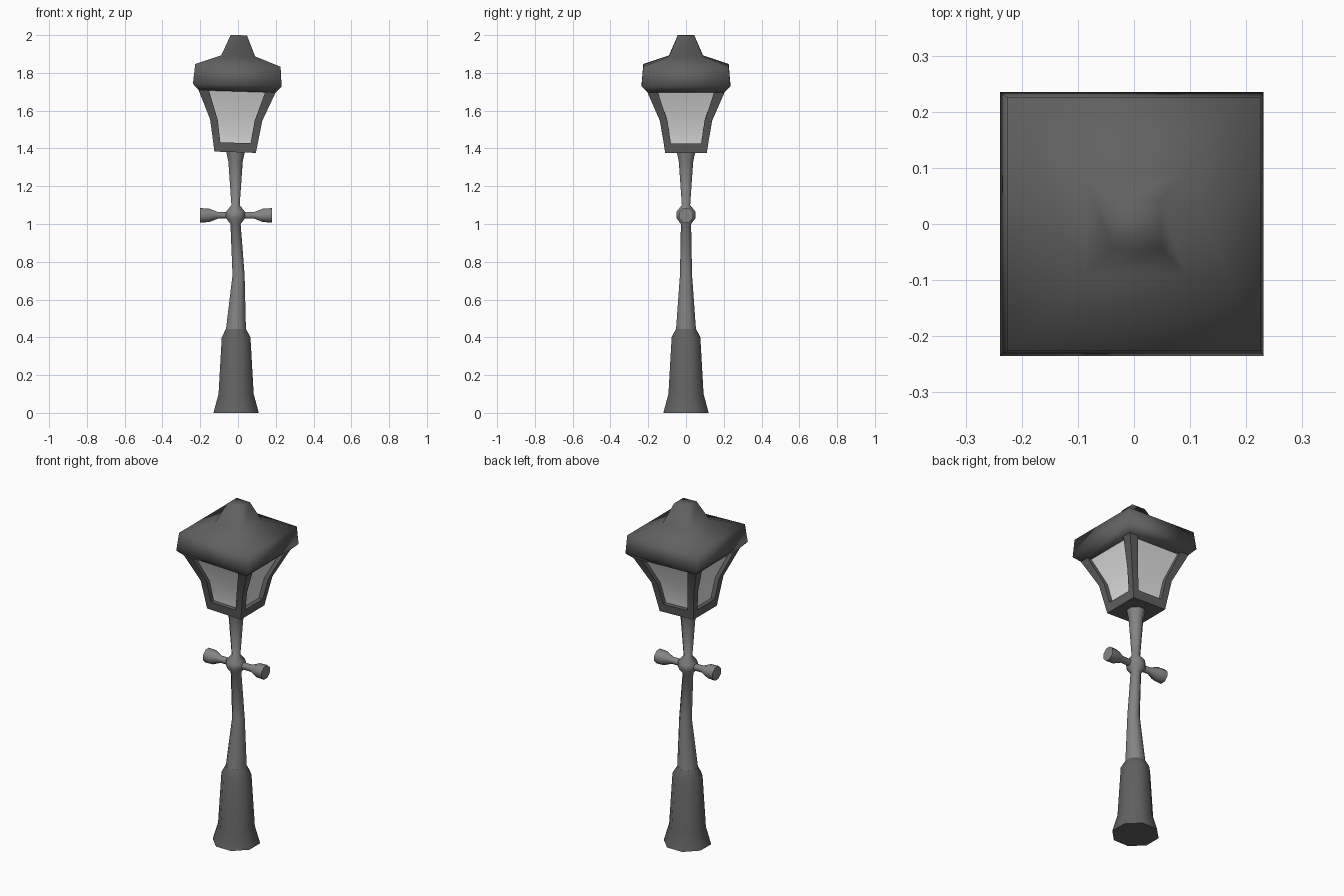
import bpy, bmesh
from math import pi, cos, sin, radians
from mathutils import Matrix, Vector

cube = bpy.data.objects.get("Cube")
if cube:
    bpy.data.objects.remove(cube, do_unlink=True)


def material(name, value):
    mat = bpy.data.materials.new(name)
    mat.use_nodes = True
    colour = (value, value, value, 1)
    mat.diffuse_color = colour
    bsdf = mat.node_tree.nodes["Principled BSDF"]
    bsdf.inputs["Base Color"].default_value = colour
    bsdf.inputs["Roughness"].default_value = 0.8
    return mat


DARK = material("dark_iron", 0.12)
GREY = material("grey_iron", 0.23)
GLASS = material("pale_glass", 0.8)


def finish(name, bm, mats, angle, normals=True):
    if normals:
        bmesh.ops.recalc_face_normals(bm, faces=bm.faces)
    mesh = bpy.data.meshes.new(name)
    bm.to_mesh(mesh)
    bm.free()
    for mat in mats:
        mesh.materials.append(mat)
    obj = bpy.data.objects.new(name, mesh)
    bpy.context.collection.objects.link(obj)
    bpy.ops.object.select_all(action="DESELECT")
    obj.select_set(True)
    bpy.context.view_layer.objects.active = obj
    bpy.ops.object.shade_smooth_by_angle(angle=radians(angle))
    return obj


def loft(name, rings, sides, mat, angle, along_x=False):
    """Rings of (position on axis, distance to the flats, sideways offset)."""
    bm = bmesh.new()
    loops = []
    for pos, flat, shift in rings:
        r = flat / cos(pi / sides)
        loop = []
        for i in range(sides):
            a = 2 * pi * (i + 0.5) / sides
            u, v = r * cos(a), r * sin(a)
            co = (pos, u, v + shift) if along_x else (u + shift, v, pos)
            loop.append(bm.verts.new(co))
        loops.append(loop)
    for low, high in zip(loops, loops[1:]):
        for i in range(sides):
            j = (i + 1) % sides
            bm.faces.new((low[i], low[j], high[j], high[i]))
    bm.faces.new(loops[0])
    bm.faces.new(loops[-1])
    return finish(name, bm, [mat], angle)


# Flared pedestal
loft("base", [(0, 0.12, -0.01), (0.1, 0.093, -0.01), (0.4, 0.076, -0.01),
              (0.445, 0.053, -0.011)], 8, DARK, 50)

# Slightly crooked post with a knob at the crossbar
loft("post", [(0.44, 0.053, -0.011), (0.73, 0.032, 0.003), (1.0, 0.027, -0.013),
              (1.03, 0.05, -0.013), (1.065, 0.05, -0.013), (1.1, 0.022, -0.013),
              (1.33, 0.038, -0.013), (1.39, 0.051, -0.013)], 8, GREY, 50)

# Crossbar with thick ends
half_bar = [(0.188, 0.038), (0.14, 0.036), (0.095, 0.018)]
bar = [(-0.013 - x, r, 1.046) for x, r in half_bar]
bar += [(-0.007 + x, r, 1.046) for x, r in reversed(half_bar)]
loft("crossbar", bar, 8, GREY, 50, along_x=True)

# Lantern body: levels of (height, half width, half opening)
BOTTOM = 1.38
levels = [(0, 0.11, 0.077), (0.05, 0.118, 0.08), (0.17, 0.138, 0.098), (0.325, 0.205, 0.15)]
RECESS = 0.025
bm = bmesh.new()
for k in range(4):
    turn = Matrix.Rotation(k * pi / 2, 4, "Z")

    def quad(points, index=0):
        face = bm.faces.new([bm.verts.new(turn @ Vector(p)) for p in points])
        face.material_index = index

    for row, (a, b) in enumerate(zip(levels, levels[1:])):
        (z0, w0, g0), (z1, w1, g1) = a, b
        i0, i1 = RECESS - w0, RECESS - w1
        quad([(-w0, -w0, z0), (-g0, -w0, z0), (-g1, -w1, z1), (-w1, -w1, z1)])
        quad([(g0, -w0, z0), (w0, -w0, z0), (w1, -w1, z1), (g1, -w1, z1)])
        if row == 0:
            # sill and the ledge below the pane
            quad([(-g0, -w0, z0), (g0, -w0, z0), (g1, -w1, z1), (-g1, -w1, z1)])
            quad([(-g1, -w1, z1), (g1, -w1, z1), (g1, i1, z1), (-g1, i1, z1)])
        else:
            # recess walls and pane
            quad([(-g0, -w0, z0), (-g0, i0, z0), (-g1, i1, z1), (-g1, -w1, z1)])
            quad([(g0, i0, z0), (g0, -w0, z0), (g1, -w1, z1), (g1, i1, z1)])
            quad([(-g0, i0, z0), (g0, i0, z0), (g1, i1, z1), (-g1, i1, z1)], 1)
w = levels[0][1]
bm.faces.new([bm.verts.new(p) for p in ((-w, w, 0), (w, w, 0), (w, -w, 0), (-w, -w, 0))])
bmesh.ops.remove_doubles(bm, verts=bm.verts, dist=0.0005)
lantern = finish("lantern", bm, [DARK, GLASS], 50, normals=False)

# Square roof with overhanging rim and chimney cap
roof = loft("roof", [(0.322, 0.203, 0), (0.355, 0.235, 0), (0.46, 0.226, 0),
                     (0.51, 0.09, 0), (0.62, 0.043, 0)], 4, DARK, 180)

# Lean the lantern head a little
for part in (lantern, roof):
    part.location = (-0.015, 0, BOTTOM)
    part.rotation_euler.y = radians(1.8)
